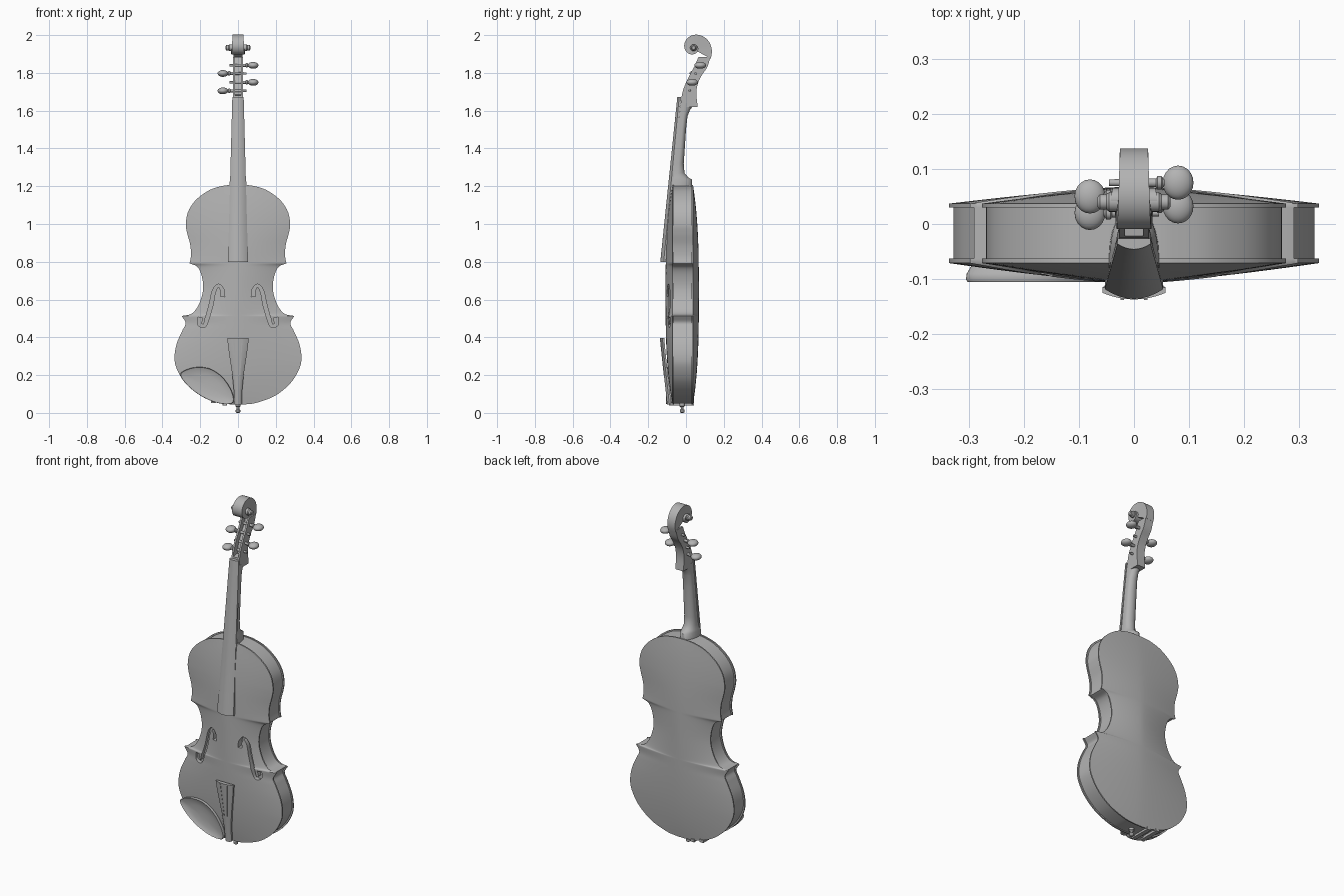
import bpy, bmesh, math
from mathutils import Vector

cube = bpy.data.objects.get("Cube")
if cube:
    bpy.data.objects.remove(cube)

grey = bpy.data.materials.new("plain_grey")
grey.use_nodes = True
grey.diffuse_color = (0.45, 0.45, 0.45, 1)
grey.node_tree.nodes["Principled BSDF"].inputs["Base Color"].default_value = grey.diffuse_color


def finish(name, bm, angle=35):
    bmesh.ops.recalc_face_normals(bm, faces=bm.faces)
    mesh = bpy.data.meshes.new(name)
    bm.to_mesh(mesh)
    bm.free()
    mesh.materials.append(grey)
    obj = bpy.data.objects.new(name, mesh)
    bpy.context.scene.collection.objects.link(obj)
    smooth(obj, angle)
    return obj


def smooth(obj, angle=35):
    bpy.ops.object.select_all(action='DESELECT')
    obj.select_set(True)
    bpy.context.view_layer.objects.active = obj
    bpy.ops.object.shade_smooth_by_angle(angle=math.radians(angle))


def loft(name, rings, angle=35):
    """Skin a row of equal rings and cap both ends."""
    bm = bmesh.new()
    loops = [[bm.verts.new(p) for p in ring] for ring in rings]
    n = len(loops[0])
    for a, b in zip(loops, loops[1:]):
        for i in range(n):
            j = (i + 1) % n
            bm.faces.new((a[i], a[j], b[j], b[i]))
    bm.faces.new(loops[0])
    bm.faces.new(loops[-1])
    return finish(name, bm, angle)


def spline(points, steps=8, closed=False):
    """Smooth path through the points."""
    p = [Vector(q) for q in points]
    p = [p[-1]] + p + p[:2] if closed else [2 * p[0] - p[1]] + p + [2 * p[-1] - p[-2]]
    out = []
    for a, b, c, d in zip(p, p[1:], p[2:], p[3:]):
        for k in range(steps):
            t = k / steps
            out.append((2 * b + (c - a) * t + (2 * a - 5 * b + 4 * c - d) * t * t
                        + (3 * b - a - 3 * c + d) * t ** 3) / 2)
    return out if closed else out + [p[-2]]


def circles(profile, centre, axis):
    """Round rings along x or z from (distance, radius) pairs."""
    rings = []
    for d, r in profile:
        ring = []
        for k in range(20):
            u, v = r * math.cos(k * math.tau / 20), r * math.sin(k * math.tau / 20)
            ring.append(Vector(centre) + Vector((d, u, v) if axis == 'x' else (u, v, d)))
        rings.append(ring)
    return rings


def arch(z, half, y_side, y_crown, y_flat, power=1.0):
    """Section with one arched side and one flat side."""
    ring = []
    for k in range(13):
        s = -math.cos(math.pi * k / 12)
        ring.append((half * s, y_side + (y_crown - y_side) * max(0, 1 - s * s) ** power, z))
    return ring + [(half, y_flat, z), (-half, y_flat, z)]


# Body outline: half widths and heights of the lower, middle and upper bouts
lower = [(.03, .044), (.1, .054), (.2, .093), (.28, .16), (.325, .235), (.336, .295),
         (.325, .365), (.295, .435), (.277, .475), (.298, .513)]
waist = [(.298, .513), (.245, .526), (.207, .575), (.185, .65), (.191, .72), (.214, .772), (.256, .792)]
upper = [(.256, .792), (.249, .835), (.253, .89), (.27, .955), (.276, 1.005), (.262, 1.07),
         (.22, 1.13), (.15, 1.18), (.08, 1.202), (.03, 1.207)]
outline = spline(lower)[:-1] + spline(waist)[:-1] + spline(upper)
MID, COLS = .625, 28


def slab(name, inset, y_front, y_back, arch_front=0, arch_back=0):
    """Body-shaped solid with arched front or back."""
    bm = bmesh.new()
    layers = []
    for y, height in ((y_front, -arch_front), (y_back, arch_back)):
        rows = []
        for w, z in outline:
            rise = height * max(0, 1 - abs((z - MID) / .582) ** 3)
            z = MID + (z - MID) * (1 - inset)
            row = []
            for c in range(COLS + 1):
                s = 2 * c / COLS - 1
                row.append(bm.verts.new(((w - inset) * s, y + rise * (1 - abs(s) ** 1.6), z)))
            rows.append(row)
        for a, b in zip(rows, rows[1:]):
            for c in range(COLS):
                bm.faces.new((a[c], a[c + 1], b[c + 1], b[c]))
        layers.append(rows[0] + [r[-1] for r in rows[1:]] + rows[-1][-2::-1] + [r[0] for r in rows[-2:0:-1]])
    a, b = layers
    for i in range(len(a)):
        j = (i + 1) % len(a)
        bm.faces.new((a[i], a[j], b[j], b[i]))
    return finish(name, bm, 40)


slab("ribs", .008, -.064, .031)
belly = slab("belly", 0, -.071, -.063, arch_front=.037)
slab("back_plate", 0, .03, .037, arch_back=.031)

# Sound holes cut through the belly
hole = spline([(.082, .615, .012), (.083, .65, .009), (.103, .675, .007), (.127, .645, .009),
               (.142, .575, .01), (.162, .505, .01), (.178, .462, .008), (.203, .47, .01), (.2, .505, .013)], 5)
for side in (-1, 1):
    rings = []
    for i, p in enumerate(hole):
        d = hole[min(i + 1, len(hole) - 1)] - hole[max(i - 1, 0)]
        n = Vector((-d.y, d.x)).normalized() * p.z
        rings.append([(side * (p.x + e * n.x), y, p.y + e * n.y)
                      for e, y in ((-1, -.15), (1, -.15), (1, -.0655), (-1, -.0655))])
    cutter = loft("sound_hole_cutter", rings)
    cutter.hide_render = True
    mod = belly.modifiers.new("sound_hole", 'BOOLEAN')
    mod.operation, mod.solver, mod.object = 'DIFFERENCE', 'EXACT', cutter
    bpy.context.view_layer.objects.active = belly
    bpy.ops.object.modifier_apply(modifier=mod.name)
    bpy.data.objects.remove(cutter)
smooth(belly, 40)

# Fingerboard, neck with heel, and tailpiece
loft("fingerboard", [arch(.8, .053, -.118, -.136, -.106), arch(1.672, .03, -.036, -.046, -.026)])
neck = [(1.19, .046, .033, -.08), (1.235, .043, .031, -.07), (1.247, .04, .012, -.068),
        (1.27, .036, -.008, -.066), (1.32, .034, -.012, -.06), (1.5, .031, 0, -.042),
        (1.57, .029, .008, -.035), (1.605, .028, .022, -.032), (1.64, .027, .05, -.028)]
loft("neck", [arch(z, w, f + .02, b, f, .5) for z, w, b, f in neck], 50)
tail = [(.045, .02, -.1), (.12, .022, -.108), (.2, .03, -.117), (.28, .042, -.126), (.35, .052, -.133), (.397, .057, -.137)]
loft("tailpiece", [arch(z, w, y + .012, y, y + .022) for z, w, y in tail])
for x in (-.018, .018):
    loft("tailpiece_ridge", [[(x * k + e, y, z) for e, y in ((-.003, b), (.003, b), (.003, b + .012), (-.003, b + .012))]
                             for z, k, b in ((.2, .5, -.118), (.39, 1.2, -.138))])
loft("end_pin", circles([(0, .006), (.004, .012), (.016, .012), (.02, .007), (.03, .008), (.036, .014), (.06, .014)],
                        (0, -.02, 0), 'z'))


# Pegbox walls and floor, then the scroll
def ribbon(name, pairs, low, high):
    loft(name, [[(low, *f), (high, *f), (high, *b), (low, *b)] for f, b in pairs])


front = spline([(-.028, 1.62), (-.022, 1.68), (-.008, 1.73), (.02, 1.79), (.045, 1.835), (.066, 1.885)], 4)
back = spline([(.062, 1.62), (.055, 1.69), (.063, 1.745), (.085, 1.79), (.112, 1.83), (.13, 1.885)], 4)
for side, label in ((-1, "right"), (1, "left")):
    ribbon("pegbox_wall_" + label, list(zip(front, back)), side * .016, side * .026)
ribbon("pegbox_floor", [(f.lerp(b, .5), b) for f, b in zip(front, back)], -.0165, .0165)
ribbon("nut_block", [(f, b) for f, b in zip(front[:5], back[:5])], -.0165, .0165)


def spiral(t):
    r = .095 * math.exp(-1.35 * t)
    return .04 + r * math.cos(t * math.tau), 1.933 + r * math.sin(t * math.tau)


turns = [-.09 + k * .025 for k in range(68)]
rings = []
for t in turns:
    w = .025 + .014 * max(t, 0)
    o, i = spiral(t), spiral(t + .97)
    rings.append([(-w, *o), (w, *o), (w, *i), (-w, *i)])
loft("scroll", rings)
loft("scroll_eye", circles([(-.066, .009), (-.062, .014), (-.05, .014), (-.045, .018),
                            (.045, .018), (.05, .014), (.062, .014), (.066, .009)], (0, .04, 1.933), 'x'))

# Tuning pegs, with heads on alternating sides
for y, z, side in ((.02, 1.705, -1), (.032, 1.75, 1), (.05, 1.797, -1), (.075, 1.84, 1)):
    shaft = [(-.045, .006), (.04, .008), (.043, .012), (.05, .012), (.053, .008), (.065, .009)]
    loft("peg_shaft", circles([(side * d, r) for d, r in shaft], (0, y, z), 'x'))
    bpy.ops.mesh.primitive_uv_sphere_add(segments=20, ring_count=12, location=(side * .08, y, z))
    head = bpy.context.object
    head.name = "peg_head"
    head.scale = (.028, .031, .018)
    head.data.materials.append(grey)
    smooth(head, 60)

# Chin rest: a shallow dish with two clamp posts
rim = spline([(-.305, .2), (-.28, .226), (-.22, .242), (-.15, .234), (-.085, .192), (-.038, .125),
              (-.022, .065), (-.05, .046), (-.12, .056), (-.2, .092), (-.27, .148)], 6, True)
centre = Vector((-.16, .145))
rings = []
for y, k in ((-.068, .9), (-.09, .99), (-.101, 1), (-.105, .98), (-.102, .92), (-.096, .6), (-.094, .2)):
    rings.append([(q.x, y, q.y) for q in (centre + (p - centre) * k for p in rim)])
loft("chin_rest", rings, 50)
for x, z in ((-.13, .056), (-.07, .044)):
    loft("chin_rest_clamp", [[(x + a, y, z + b) for a, b in ((-.012, -.004), (.012, -.004), (.012, .012), (-.012, .012))]
                             for y in (-.09, .043)])
